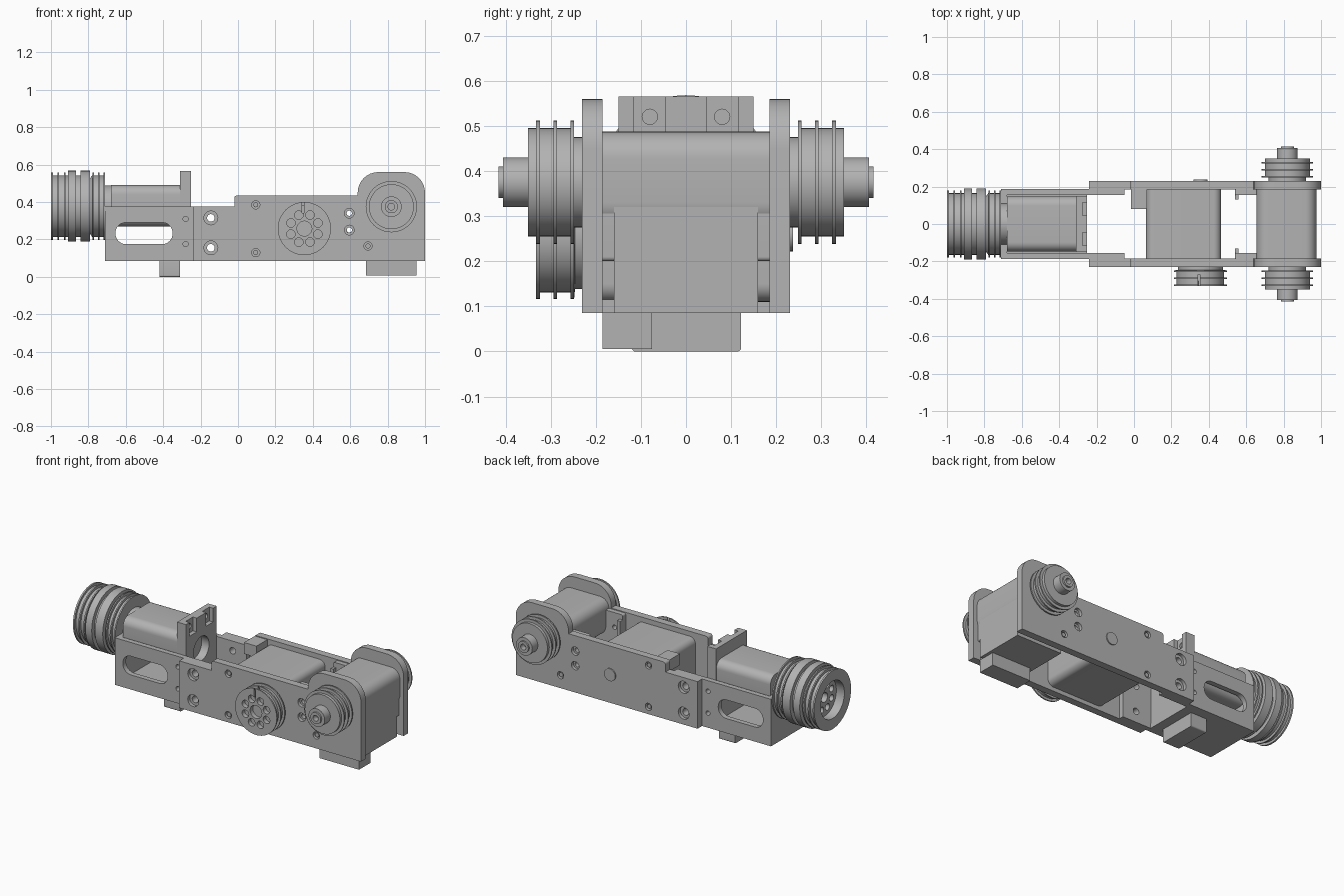
import bpy, bmesh, math
from mathutils import Vector

cube = bpy.data.objects.get("Cube")
if cube:
    bpy.data.objects.remove(cube, do_unlink=True)

grey = bpy.data.materials.new("machined grey")
grey.use_nodes = True
grey.diffuse_color = (0.45, 0.45, 0.45, 1)
grey.node_tree.nodes["Principled BSDF"].inputs["Base Color"].default_value = grey.diffuse_color


def select(ob):
    bpy.ops.object.select_all(action="DESELECT")
    ob.select_set(True)
    bpy.context.view_layer.objects.active = ob


def finish(name, bm):
    bmesh.ops.recalc_face_normals(bm, faces=bm.faces)
    me = bpy.data.meshes.new(name)
    bm.to_mesh(me)
    bm.free()
    me.materials.append(grey)
    ob = bpy.data.objects.new(name, me)
    bpy.context.collection.objects.link(ob)
    select(ob)
    bpy.ops.object.shade_smooth_by_angle(angle=math.radians(30))
    return ob


def place(axis, t, a, b):
    """Point at t along the axis, with a, b in the other two directions."""
    return {"x": (t, a, b), "y": (a, t, b), "z": (a, b, t)}[axis]


def rounded(corners, steps=8):
    """Polygon from (u, v, radius) corners, each right angle turned into an arc."""
    out = []
    for i, (u, v, r) in enumerate(corners):
        p = Vector((u, v))
        if not r:
            out.append(p)
            continue
        d0 = (Vector(corners[i - 1][:2]) - p).normalized()
        d1 = (Vector(corners[(i + 1) % len(corners)][:2]) - p).normalized()
        c = p + (d0 + d1) * r
        for k in range(steps + 1):
            a = math.pi / 2 * k / steps
            out.append(c - d1 * r * math.cos(a) - d0 * r * math.sin(a))
    return out


def rect(u0, u1, v0, v1, r=0):
    return rounded([(u0, v0, r), (u1, v0, r), (u1, v1, r), (u0, v1, r)])


def prism(name, pts, axis, t0, t1):
    bm = bmesh.new()
    rows = [[bm.verts.new(place(axis, t, p[0], p[1])) for p in pts] for t in (t0, t1)]
    bm.faces.new(rows[0])
    bm.faces.new(rows[1])
    for i in range(len(pts)):
        bm.faces.new((rows[0][i - 1], rows[0][i], rows[1][i], rows[1][i - 1]))
    return finish(name, bm)


def box(name, x0, x1, y0, y1, z0, z1):
    return prism(name, rect(x0, x1, y0, y1), "z", z0, z1)


def lathe(name, profile, axis, a, b, n=48):
    """Turn (t, radius) steps around an axis line through a, b."""
    bm = bmesh.new()
    angles = [2 * math.pi * k / n for k in range(n)]
    rings = [[bm.verts.new(place(axis, t, a + r * math.cos(w), b + r * math.sin(w)))
              for w in angles] for t, r in profile]
    bm.faces.new(rings[0])
    bm.faces.new(rings[-1])
    for lo, hi in zip(rings, rings[1:]):
        for k in range(n):
            bm.faces.new((lo[k - 1], lo[k], hi[k], hi[k - 1]))
    return finish(name, bm)


def rod(name, axis, t0, t1, a, b, r, n=20):
    return lathe(name, [(t0, r), (t1, r)], axis, a, b, n)


def cut(ob, cutters):
    for c in cutters:
        mod = ob.modifiers.new("cut", "BOOLEAN")
        mod.operation, mod.solver, mod.object = "DIFFERENCE", "EXACT", c
        select(ob)
        bpy.ops.object.modifier_apply(modifier=mod.name)
        bpy.data.objects.remove(c, do_unlink=True)
    select(ob)
    bpy.ops.object.shade_smooth_by_angle(angle=math.radians(30))


def rims(core, rim, centres, half=0.004):
    """Profile steps of thin flanges standing on a drum."""
    return [(c + s * half, r) for c in centres
            for s, r in ((-1, core), (-1, rim), (1, rim), (1, core))]


def ring_holes(axis, t0, t1, a, b, dist, r, count=8):
    return [rod("cutter", axis, t0, t1, a + dist * math.cos(w), b + dist * math.sin(w), r, 16)
            for w in (2 * math.pi * (k + 0.5) / count for k in range(count))]


# Long side plates with raised round ends and counterbored holes
plate_shape = rounded([(-0.24, 0.085, 0), (1, 0.085, 0), (1, 0.56, 0.11), (0.64, 0.56, 0.11),
                       (0.64, 0.435, 0), (-0.02, 0.435, 0.015), (-0.02, 0.375, 0), (-0.24, 0.375, 0)])
through = [(-0.145, 0.315, 0.037), (-0.145, 0.155, 0.037), (0.595, 0.34, 0.026), (0.595, 0.25, 0.026)]
blind = [(0.095, 0.13, 0.022), (0.095, 0.385, 0.022), (0.695, 0.165, 0.022)]
for side, label in ((-1, "front"), (1, "back")):
    plate = prism(label + "_side_plate", plate_shape, "y", side * 0.185, side * 0.23)
    tools = [rod("cutter", "y", side * 0.21, side * 0.3, x, z, r) for x, z, r in through + blind]
    tools += [rod("cutter", "y", side * 0.15, side * 0.3, x, z, r * 0.55) for x, z, r in through]
    cut(plate, tools)
    for x, z, r in blind:
        rod(label + "_screw", "y", side * 0.2, side * 0.224, x, z, r * 0.6)

    # Rear bracket walls with a long slot
    wall = prism(label + "_bracket_wall", rect(-0.71, -0.05, 0.085, 0.375), "y", side * 0.155, side * 0.186)
    tools = [prism("cutter", rect(-0.655, -0.35, 0.175, 0.29, 0.055), "y", side * 0.1, side * 0.3)]
    tools += [rod("cutter", "y", side * 0.1, side * 0.3, -0.28, z, 0.014) for z in (0.175, 0.31)]
    tools += [rod("cutter", "y", side * 0.1, side * 0.3, x, z, r * 0.55) for x, z, r in through[:2]]
    cut(wall, tools)

    # End bracket walls
    cheek = prism(label + "_end_wall", rect(0.54, 0.97, 0.2, 0.43, 0.01), "y", side * 0.155, side * 0.186)
    cut(cheek, [rod("cutter", "y", side * 0.1, side * 0.3, x, z, 0.014) for x, z, _ in through[2:]])
    prism(label + "_end_tab", rect(0.54, 0.56, 0.2, 0.4), "y", side * 0.13, side * 0.156)

    # End pulley with stepped shaft
    profile = [(0.225, 0.1), (0.248, 0.1)] + rims(0.12, 0.137, (0.252, 0.29, 0.328))[1:]
    profile += [(0.35, 0.12), (0.35, 0.055), (0.405, 0.055), (0.405, 0.035), (0.415, 0.035)]
    pulley = lathe(label + "_end_pulley", [(side * t, r) for t, r in profile], "y", 0.82, 0.375)
    cut(pulley, [rod("cutter", "y", side * 0.38, side * 0.45, 0.82, 0.375, 0.018)])

# Rear bracket floor, end and underside block
box("bracket_floor", -0.71, -0.25, -0.156, 0.156, 0.085, 0.115)
box("bracket_end", -0.71, -0.68, -0.156, 0.156, 0.114, 0.375)
prism("underside_block", rect(-0.12, 0.122, 0, 0.09, 0.008), "x", -0.42, -0.31)

# Rear motor and its upright mounting plate
prism("rear_motor", rect(-0.148, 0.148, 0.27, 0.49, 0.05), "x", -0.68, -0.31)
mount = box("motor_mount", -0.31, -0.25, -0.15, 0.15, 0.11, 0.565)
tools = [box("cutter", -0.276, -0.2, y - 0.035, y + 0.035, 0.48, 0.6) for y in (-0.08, 0.08)]
tools += [rod("cutter", "x", -0.29, -0.2, y, 0.52, 0.017) for y in (-0.08, 0.08)]
cut(mount, tools + [rod("cutter", "x", -0.3, -0.2, 0, 0.36, 0.075, 32)])

# Rear pulley: hollow end, flanges, two wide collars
profile = [(-0.945, 0.115), (-1, 0.115), (-1, 0.18), (-0.99, 0.18), (-0.99, 0.165)]
profile += rims(0.165, 0.18, (-0.96, -0.925)) + [(-0.908, 0.165)]
profile += [(-0.908, 0.19), (-0.865, 0.19), (-0.865, 0.165), (-0.842, 0.165), (-0.842, 0.19),
            (-0.79, 0.19), (-0.79, 0.15)]
profile += rims(0.165, 0.18, (-0.775, -0.745, -0.715)) + [(-0.71, 0.11), (-0.68, 0.11)]
pulley = lathe("rear_pulley", profile, "x", 0, 0.378)
cut(pulley, ring_holes("x", -1.1, -0.9, 0, 0.378, 0.075, 0.02)
    + [rod("cutter", "x", -1.1, -0.9, 0, 0.378, 0.03)])

# Middle motor, back boss and inner block
prism("middle_motor", rect(0.065, 0.465, 0.11, 0.405, 0.04), "y", -0.186, 0.186)
rod("back_boss", "y", 0.2, 0.237, 0.355, 0.26, 0.038, 32)
box("inner_block", -0.015, 0.07, 0.08, 0.186, 0.36, 0.43)

# Middle front pulley with ring of holes and a clamp slot
profile = [(-0.225, 0.12), (-0.246, 0.12)] + [
    (-t, r) for t, r in rims(0.127, 0.142, (0.252, 0.29, 0.328))[1:-1]]
pulley = lathe("middle_pulley", profile, "y", 0.355, 0.258)
tools = ring_holes("y", -0.4, -0.305, 0.355, 0.258, 0.078, 0.023)
tools += [rod("cutter", "y", -0.4, -0.305, 0.355, 0.258, 0.04)]
tools += [box("cutter", 0.343, 0.353, -0.4, -0.27, 0.34, 0.42)]
cut(pulley, tools)

# End motor, cover, floor and foot
prism("end_motor", rect(0.655, 0.975, 0.27, 0.487, 0.06), "y", -0.186, 0.186)
box("end_cover", 0.94, 0.974, -0.16, 0.16, 0.085, 0.38)
box("end_floor", 0.66, 0.95, -0.186, 0.16, 0.085, 0.115)
box("foot", 0.685, 0.955, -0.185, -0.075, 0.006, 0.086)
